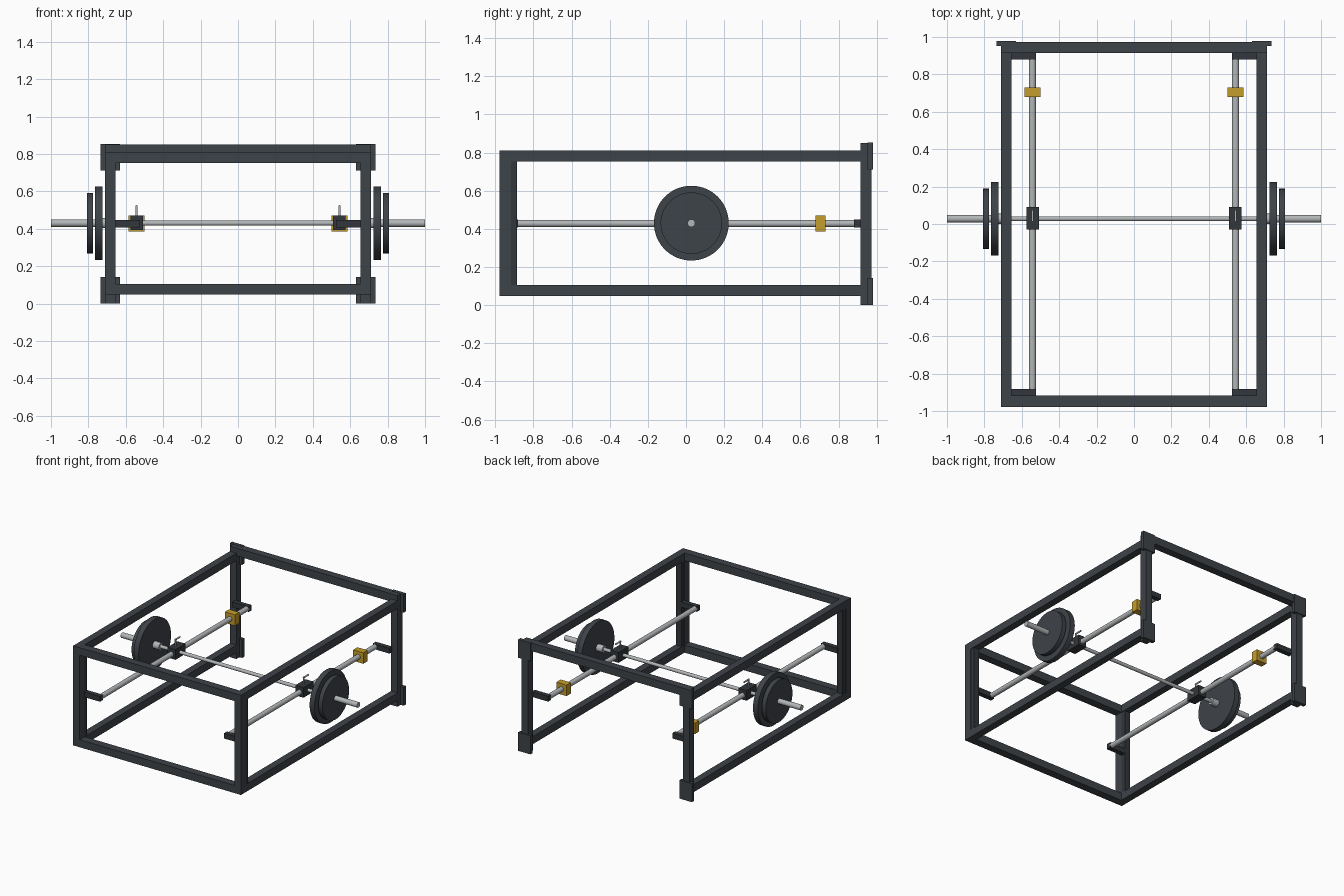
import bpy, math
from mathutils import Vector

cube = bpy.data.objects.get("Cube")
if cube:
    bpy.data.objects.remove(cube, do_unlink=True)


def material(name, rgb, metallic=0.0):
    m = bpy.data.materials.new(name)
    m.use_nodes = True
    m.diffuse_color = (*rgb, 1)
    bsdf = next(n for n in m.node_tree.nodes if n.type == 'BSDF_PRINCIPLED')
    bsdf.inputs["Base Color"].default_value = (*rgb, 1)
    bsdf.inputs["Roughness"].default_value = 0.5
    return m


FRAME = material("charcoal_frame", (0.048, 0.056, 0.066))
DARK = material("dark_bracket", (0.032, 0.037, 0.043))
STEEL = material("bright_steel", (0.45, 0.47, 0.48))
YELLOW = material("stop_yellow", (0.56, 0.34, 0.025))


def box(name, x, y, z, mat):
    """Box from (min, max) ranges along each axis."""
    lo, hi = zip(x, y, z)
    bpy.ops.mesh.primitive_cube_add(size=1, location=[(a + b) / 2 for a, b in zip(lo, hi)])
    o = bpy.context.object
    o.scale = [abs(b - a) for a, b in zip(lo, hi)]
    bpy.ops.object.transform_apply(location=False, rotation=False, scale=True)
    o.name = name
    o.data.materials.append(mat)
    return o


def rod(name, p, q, r, mat, sides=32):
    """Cylinder running from point p to point q."""
    p, q = Vector(p), Vector(q)
    d = q - p
    bpy.ops.mesh.primitive_cylinder_add(vertices=sides, radius=r, depth=d.length, location=(p + q) / 2)
    o = bpy.context.object
    o.rotation_euler = d.to_track_quat('Z', 'Y').to_euler()
    o.name = name
    o.data.materials.append(mat)
    bpy.ops.object.shade_smooth_by_angle(angle=math.radians(40))
    return o


OUT, IN = 0.71, 0.655        # outer and inner faces of the side frames
ZB, ZR = 0.43, 0.428         # bar and guide rod heights
BAR_Y, ROD_X = 0.028, 0.543

# Cross members: the rear has only a raised top bar
box("front_top_bar", (-OUT, OUT), (-0.978, -0.918), (0.752, 0.81), FRAME)
box("front_bottom_bar", (-OUT, OUT), (-0.978, -0.918), (0.048, 0.106), FRAME)
box("rear_top_bar", (-OUT, OUT), (0.915, 0.973), (0.79, 0.85), FRAME)

for s, side in ((1, "left"), (-1, "right")):
    def sx(a, b):
        return (min(s * a, s * b), max(s * a, s * b))

    # Side frame
    box(side + "_front_post", sx(IN, OUT), (-0.978, -0.918), (0.106, 0.752), FRAME)
    box(side + "_rear_post", sx(IN, OUT), (0.915, 0.973), (0.0, 0.79), FRAME)
    for level, z in (("bottom", (0.048, 0.106)), ("top", (0.752, 0.81))):
        box(f"{side}_{level}_rail", sx(IN, OUT), (-0.918, 0.915), z, FRAME)
    box(side + "_front_inner_post", sx(IN + 0.004, OUT - 0.004), (-0.918, -0.885), (0.106, 0.752), DARK)

    # Mounting plates on the back of the rear posts
    for level, z in (("bottom", (0.0, 0.142)), ("top", (0.712, 0.852))):
        box(f"{side}_rear_{level}_plate", sx(0.632, 0.735), (0.952, 0.979), z, FRAME)

    # Guide rod, its two brackets and the stop block
    rod(side + "_guide_rod", (s * ROD_X, -0.89, ZR), (s * ROD_X, 0.89, ZR), 0.019, STEEL)
    for end, y in (("front", (-0.918, -0.882)), ("rear", (0.88, 0.916))):
        box(f"{side}_{end}_rod_bracket", sx(0.525, IN + 0.01), y, (ZR - 0.02, ZR + 0.02), DARK)
    box(side + "_stop_block", sx(0.5, 0.586), (0.678, 0.73), (ZR - 0.042, ZR + 0.042), YELLOW)

    # Sliding carriage with its bent locking hook
    box(side + "_carriage", sx(0.508, 0.576), (-0.03, 0.09), (0.394, 0.472), DARK)
    rod(side + "_hook_stem", (s * 0.543, 0.02, 0.46), (s * 0.543, 0.02, 0.525), 0.006, STEEL, 12)
    rod(side + "_hook_tip", (s * 0.543, 0.015, 0.521), (s * 0.543, 0.075, 0.521), 0.006, STEEL, 12)

    # Bar sleeve, collar and weight plates
    rod(side + "_sleeve", (s * 0.7, BAR_Y, ZB), (s * 1.0, BAR_Y, ZB), 0.02, STEEL)
    rod(side + "_sleeve_collar", (s * 0.672, BAR_Y, ZB), (s * 0.726, BAR_Y, ZB), 0.027, STEEL)
    rod(side + "_large_plate", (s * 0.724, BAR_Y, ZB), (s * 0.765, BAR_Y, ZB), 0.196, FRAME, 64)
    rod(side + "_small_plate", (s * 0.774, BAR_Y, ZB), (s * 0.808, BAR_Y, ZB), 0.161, FRAME, 64)

# Thin bar joining both carriages and sleeves
rod("lifting_bar", (-0.7, BAR_Y, ZB), (0.7, BAR_Y, ZB), 0.013, STEEL)
